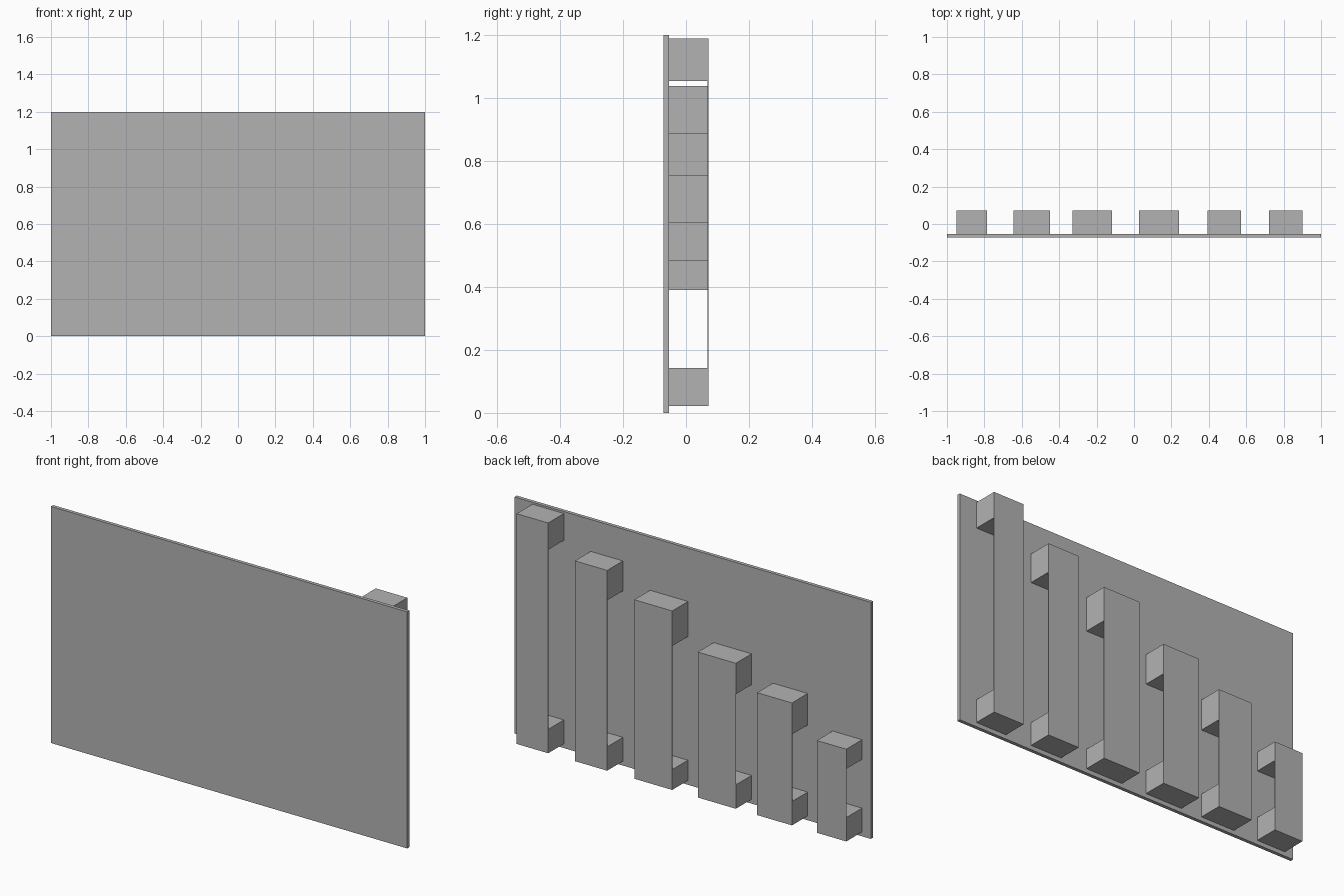
import bpy

# Remove the default cube only
cube = bpy.data.objects.get("Cube")
if cube:
    bpy.data.objects.remove(cube, do_unlink=True)

grey = bpy.data.materials.new("plain_grey")
grey.use_nodes = True
colour = (0.45, 0.45, 0.45, 1)
grey.diffuse_color = colour
grey.node_tree.nodes["Principled BSDF"].inputs["Base Color"].default_value = colour


def box(name, x, y, z):
    """Box spanning the given (low, high) ranges."""
    spans = (x, y, z)
    bpy.ops.mesh.primitive_cube_add(size=1)
    ob = bpy.context.object
    ob.name = name
    ob.location = [(a + b) / 2 for a, b in spans]
    ob.scale = [b - a for a, b in spans]
    bpy.ops.object.transform_apply(location=True, rotation=False, scale=True)
    ob.data.materials.append(grey)
    return ob


BACK = 0.072       # outer face of the strips
STRIP = 0.069      # inner face of the strips
WALL = -0.054      # rear face of the panel
BASE = 0.022       # lower end of every bar

# Large front panel
box("panel", (-1, 1), (-BACK, WALL), (0, 1.2))

# Bars: left x, right x, top, underside of upper block, top of lower block
bars = [
    (-0.95, -0.785, 0.49, 0.39, 0.143),
    (-0.645, -0.45, 0.643, 0.483, 0.143),
    (-0.33, -0.117, 0.76, 0.603, 0.143),
    (0.027, 0.24, 0.93, 0.752, 0.125),
    (0.392, 0.573, 1.038, 0.886, 0.143),
    (0.723, 0.90, 1.19, 1.054, 0.143),
]
for i, (x0, x1, top, under, low) in enumerate(bars, 1):
    # Thin strip held off the panel by a block at each end
    box(f"strip_{i}", (x0, x1), (STRIP, BACK), (BASE, top))
    box(f"upper_block_{i}", (x0, x1), (WALL, STRIP), (under, top))
    box(f"lower_block_{i}", (x0, x1), (WALL, STRIP), (BASE, low))
